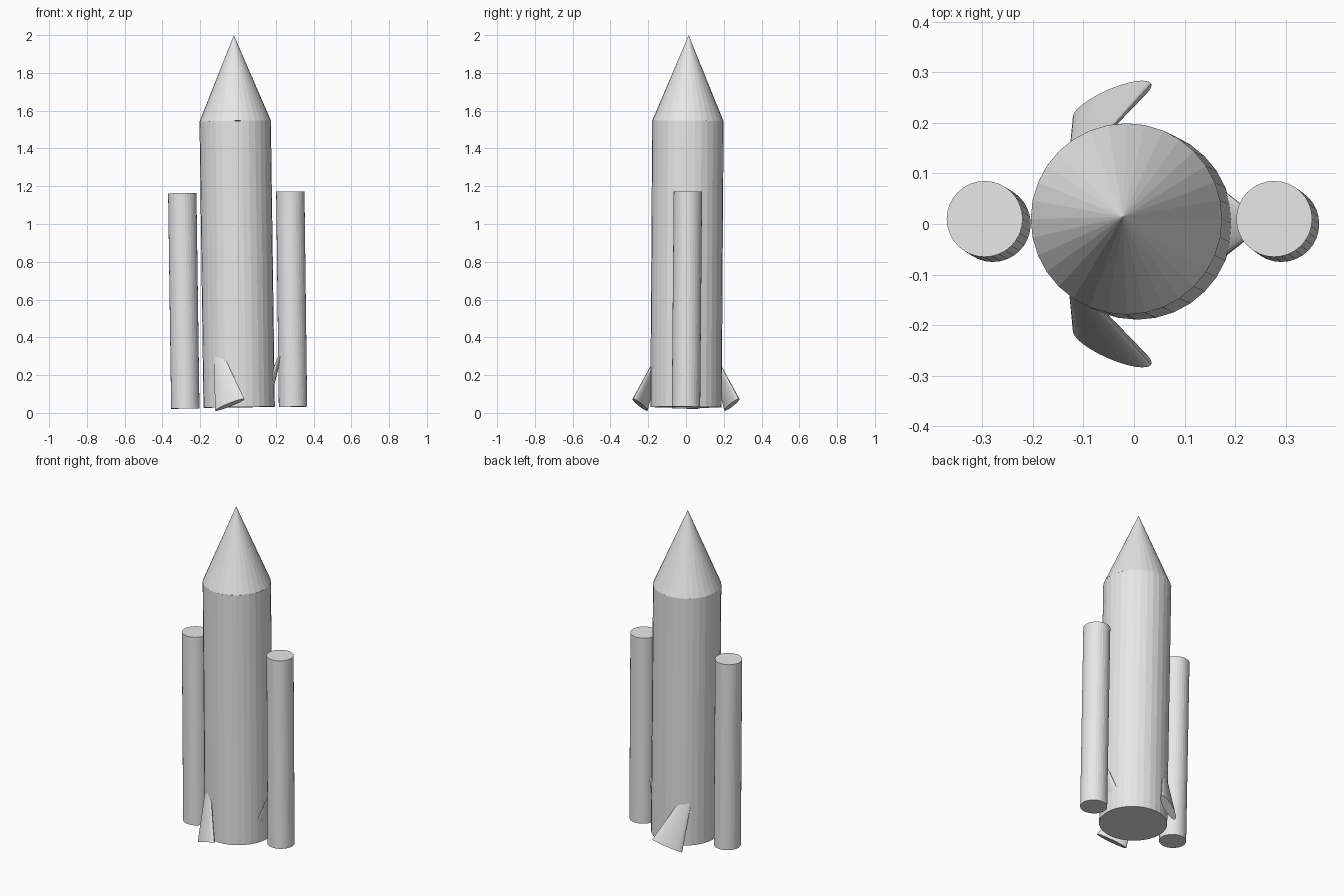
import bpy
import bmesh
from mathutils import Matrix, Vector

cube = bpy.data.objects.get("Cube")
if cube:
    bpy.data.objects.remove(cube, do_unlink=True)

grey = bpy.data.materials.new("plain grey")
grey.use_nodes = True
colour = (0.8, 0.8, 0.8, 1)
grey.diffuse_color = colour
grey.node_tree.nodes["Principled BSDF"].inputs["Base Color"].default_value = colour


def stub(name, base, tip, r_base, r_tip, wide=(0, 1, 0), flatten=1.0):
    """Cylinder or cone from base to tip, squashed across its wide direction."""
    base, tip = Vector(base), Vector(tip)
    axis = (tip - base).normalized()
    thin = axis.cross(Vector(wide)).normalized()
    broad = thin.cross(axis)
    frame = Matrix((broad, thin, axis)).transposed().to_4x4()
    place = Matrix.Translation((base + tip) / 2) @ frame
    bm = bmesh.new()
    bmesh.ops.create_cone(bm, cap_ends=True, segments=32, radius1=r_base,
                          radius2=r_tip, depth=(tip - base).length)
    bmesh.ops.scale(bm, vec=(1, flatten, 1), verts=bm.verts)
    bmesh.ops.transform(bm, matrix=place, verts=bm.verts)
    bmesh.ops.remove_doubles(bm, verts=bm.verts, dist=0.0001)
    bmesh.ops.recalc_face_normals(bm, faces=bm.faces)
    mesh = bpy.data.meshes.new(name)
    bm.to_mesh(mesh)
    bm.free()
    mesh.materials.append(grey)
    obj = bpy.data.objects.new(name, mesh)
    bpy.context.collection.objects.link(obj)
    return obj


# Main hull and nose, leaning very slightly
shoulder = (-0.015, 0.01, 1.545)
stub("hull", (0.006, 0, 0.03), shoulder, 0.189, 0.189)
stub("nose_cone", shoulder, (-0.022, 0.014, 2.0), 0.189, 0)

# Side boosters
stub("right_booster", (-0.279, 0, 0.023), (-0.295, 0.01, 1.163), 0.075, 0.075)
stub("left_booster", (0.291, 0, 0.032), (0.277, 0.01, 1.172), 0.075, 0.075)

# Squashed cone fins, mirrored front to back
for name, s in (("front_fin", -1), ("back_fin", 1)):
    stub(name, (-0.043, 0.243 * s, 0.043), (-0.132, 0.095 * s, 0.42),
         0.09, 0, wide=(0.155, 0.07 * s, 0.062), flatten=0.27)

# Fin tucked between hull and left booster
stub("left_fin", (0.145, 0, 0.06), (0.262, 0, 0.43), 0.09, 0, flatten=0.27)
